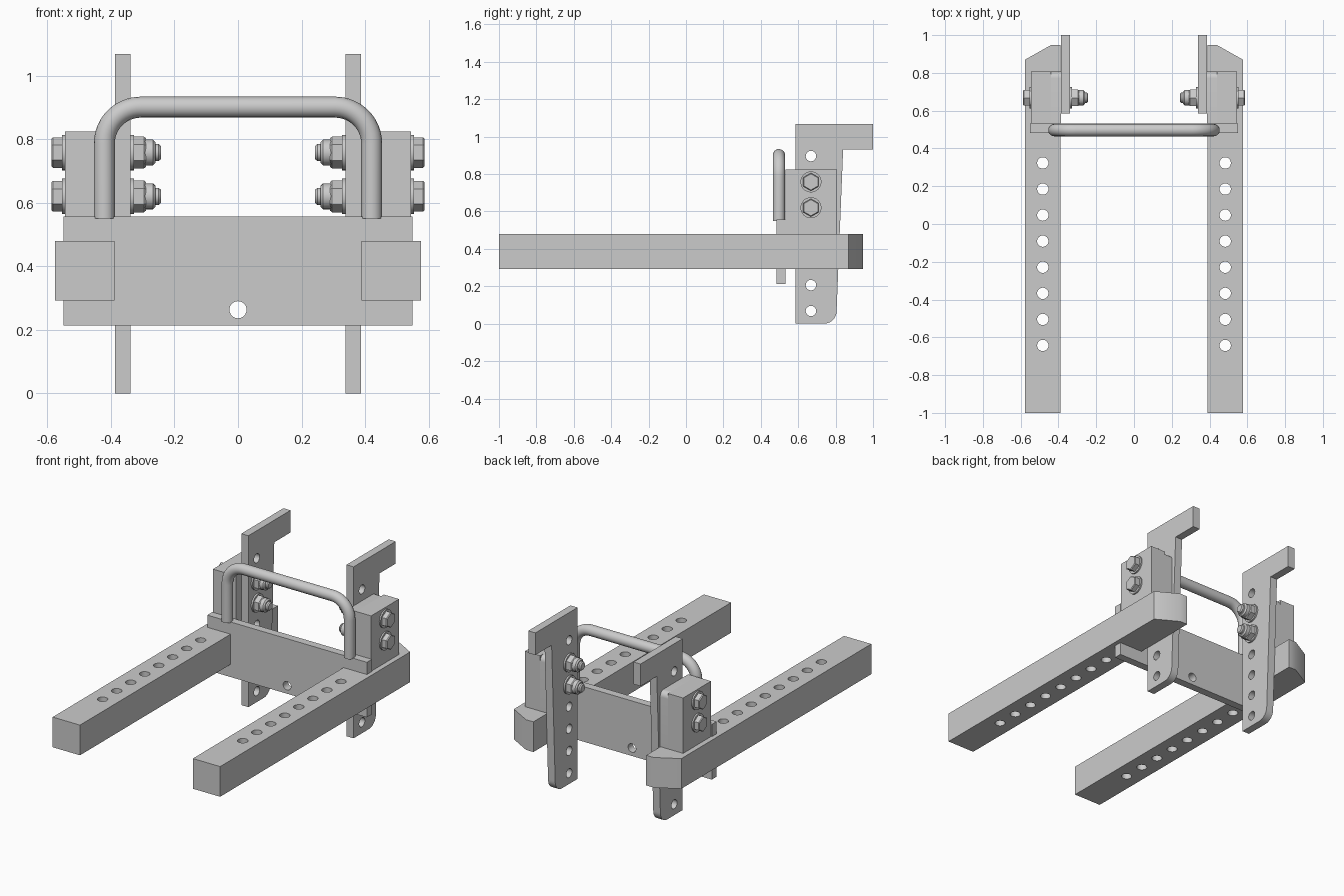
import bpy, bmesh
from math import cos, sin, pi, radians
from mathutils import Vector

if "Cube" in bpy.data.objects:
    bpy.data.objects.remove(bpy.data.objects["Cube"])


def finish(name, bm, mirror):
    bmesh.ops.remove_doubles(bm, verts=bm.verts, dist=1e-5)
    bmesh.ops.recalc_face_normals(bm, faces=bm.faces)
    me = bpy.data.meshes.new(name)
    bm.to_mesh(me)
    bm.free()
    ob = bpy.data.objects.new(name, me)
    bpy.context.collection.objects.link(ob)
    bpy.ops.object.select_all(action='DESELECT')
    ob.select_set(True)
    bpy.context.view_layer.objects.active = ob
    bpy.ops.object.shade_smooth_by_angle(angle=radians(30))
    if mirror:
        mod = ob.modifiers.new("Mirror", 'MIRROR')
        mod.use_mirror_merge = False
    return ob


def curve_to_bmesh(cu):
    tmp = bpy.data.objects.new("temp", cu)
    bpy.context.collection.objects.link(tmp)
    dg = bpy.context.evaluated_depsgraph_get()
    me = bpy.data.meshes.new_from_object(tmp.evaluated_get(dg))
    bm = bmesh.new()
    bm.from_mesh(me)
    bpy.data.objects.remove(tmp)
    bpy.data.meshes.remove(me)
    return bm


def add_spline(cu, pts, closed):
    sp = cu.splines.new('POLY')
    sp.points.add(len(pts) - 1)
    for p, q in zip(sp.points, pts):
        p.co = (*q, 1)
    sp.use_cyclic_u = closed


def arc(cx, cy, r, a0, a1, n):
    return [(cx + r * cos(radians(a0 + (a1 - a0) * i / n)),
             cy + r * sin(radians(a0 + (a1 - a0) * i / n))) for i in range(n + 1)]


def slab(name, axis, outline, lo, hi, holes=(), mirror=True):
    """Extrude a holed profile between lo and hi along an axis."""
    cu = bpy.data.curves.new(name, 'CURVE')
    cu.dimensions = '2D'
    cu.fill_mode = 'BOTH'
    cu.extrude = (hi - lo) / 2
    add_spline(cu, [(u, v, 0) for u, v in outline], True)
    for cx, cy, r in holes:
        add_spline(cu, [(u, v, 0) for u, v in arc(cx, cy, r, 0, 360, 24)[:-1]], True)
    bm = curve_to_bmesh(cu)
    mid = (lo + hi) / 2
    for v in bm.verts:
        a, b, c = v.co.x, v.co.y, v.co.z + mid
        v.co = {'X': (c, a, b), 'Y': (a, c, b), 'Z': (a, b, c)}[axis]
    return finish(name, bm, mirror)


def rect(a, b, c, d):
    return [(a, c), (b, c), (b, d), (a, d)]


def turned(name, y, z, sections, sides):
    """Rings (x, radius) joined along x, with closed ends."""
    bm = bmesh.new()
    rings = [[bm.verts.new((x, y + r * sin(2 * pi * i / sides), z + r * cos(2 * pi * i / sides)))
              for i in range(sides)] for x, r in sections]
    for a, b in zip(rings, rings[1:]):
        for i in range(sides):
            j = (i + 1) % sides
            bm.faces.new((a[i], a[j], b[j], b[i]))
    bm.faces.new(rings[0])
    bm.faces.new(rings[-1])
    return finish(name, bm, True)


# Fork rails with a row of holes and a chamfered rear corner
slab("fork_rail", 'Z', [(0.389, -1), (0.577, -1), (0.577, 0.87), (0.44, 0.947), (0.389, 0.947)],
     0.292, 0.48, [(0.483, 0.323 - 0.138 * i, 0.03) for i in range(8)])

# Cross plate
slab("cross_plate", 'Y', rect(-0.55, 0.55, 0.213, 0.556), 0.483, 0.532,
     [(0, 0.263, 0.027)], mirror=False)

# Mounting blocks and the rounded spacer plates beside them
slab("mount_block", 'X', rect(0.532, 0.807, 0.48, 0.825), 0.44, 0.545)
slab("spacer_plate", 'X', [(0.532, 0.48), (0.807, 0.48)] + arc(0.772, 0.79, 0.035, 0, 90, 8)
     + [(0.532, 0.825)], 0.387, 0.44)

# Upright hook bars
slab("hook_bar", 'X', [(0.585, 0)] + arc(0.738, 0.067, 0.067, -90, 0, 10)
     + [(0.84, 0.93), (1, 0.93), (1, 1.068), (0.585, 1.068)], 0.338, 0.387,
     [(0.668, 0.068 + 0.138 * i, 0.028) for i in range(7)])

# Bent tube handle
cu = bpy.data.curves.new("handle", 'CURVE')
cu.dimensions = '3D'
cu.bevel_depth = 0.033
cu.bevel_resolution = 6
cu.use_fill_caps = True
path = ([(0.421, 0.55)] + arc(0.306, 0.786, 0.115, 0, 90, 12)
        + arc(-0.306, 0.786, 0.115, 90, 180, 12) + [(-0.421, 0.55)])
add_spline(cu, [(x, 0.497, z) for x, z in path], False)
finish("handle", curve_to_bmesh(cu), False)

# Bolts, washers and lock nuts
for level, z in (("lower", 0.62), ("upper", 0.758)):
    y = 0.668
    turned(level + "_outer_washer", y, z, [(0.54, 0.056), (0.554, 0.056)], 32)
    turned(level + "_bolt_head", y, z, [(0.55, 0.048), (0.583, 0.048), (0.588, 0.043)], 6)
    turned(level + "_bolt_shank", y, z, [(0.55, 0.027), (0.25, 0.027), (0.243, 0.021)], 24)
    turned(level + "_inner_washer", y, z, [(0.34, 0.056), (0.328, 0.056)], 32)
    turned(level + "_nut", y, z, [(0.33, 0.05), (0.296, 0.05), (0.29, 0.045)], 6)
    turned(level + "_nut_collar", y, z, [(0.295, 0.041), (0.268, 0.041), (0.26, 0.033)], 24)
